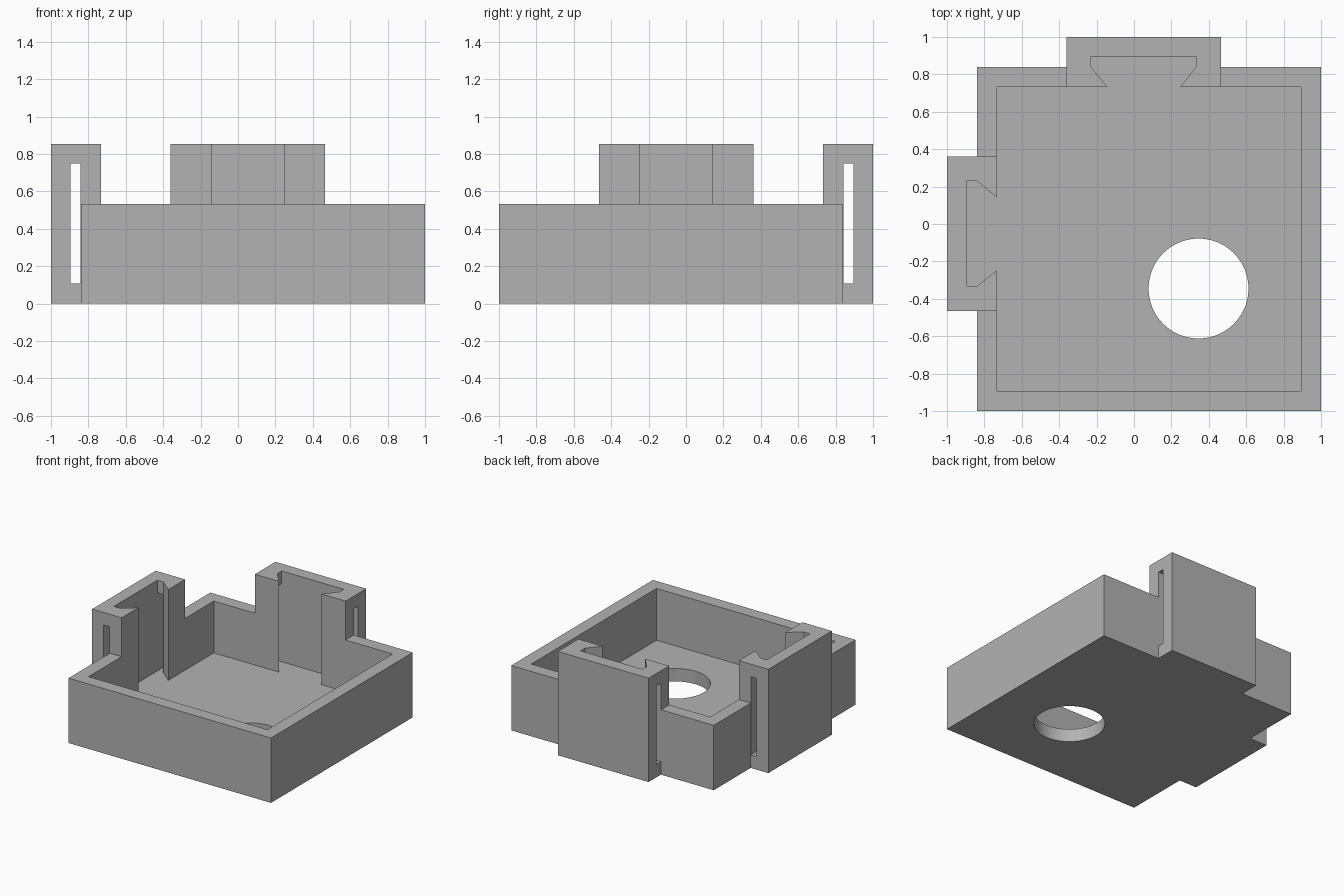
import bpy
import bmesh
from math import cos, sin, tau, radians

cube = bpy.data.objects.get("Cube")
if cube:
    bpy.data.objects.remove(cube, do_unlink=True)

WALL = 0.107     # thickness of walls and floor
RIM = 0.533      # tray height
TOP = 0.853      # bracket height
EDGE = -0.84     # outer face of the tray beside the brackets
INNER = EDGE + WALL

grey = bpy.data.materials.new("plain grey")
grey.use_nodes = True
colour = (0.45, 0.45, 0.45, 1)
grey.diffuse_color = colour
grey.node_tree.nodes["Principled BSDF"].inputs["Base Color"].default_value = colour


def prism(name, outline, z0, z1):
    """Extrude a flat outline from z0 to z1."""
    bm = bmesh.new()
    face = bm.faces.new([bm.verts.new((x, y, z0)) for x, y in outline])
    new = bmesh.ops.extrude_face_region(bm, geom=[face])["geom"]
    for v in new:
        if isinstance(v, bmesh.types.BMVert):
            v.co.z = z1
    bmesh.ops.recalc_face_normals(bm, faces=bm.faces)
    mesh = bpy.data.meshes.new(name)
    bm.to_mesh(mesh)
    bm.free()
    mesh.materials.append(grey)
    obj = bpy.data.objects.new(name, mesh)
    bpy.context.collection.objects.link(obj)
    return obj


def rect(x0, x1, y0, y1):
    return [(x0, y0), (x1, y0), (x1, y1), (x0, y1)]


def combine(target, tool, operation):
    """Apply a boolean and remove the tool."""
    tool.hide_render = True
    mod = target.modifiers.new(tool.name, "BOOLEAN")
    mod.operation = operation
    mod.solver = "EXACT"
    mod.object = tool
    bpy.context.view_layer.objects.active = target
    bpy.ops.object.modifier_apply(modifier=mod.name)
    bpy.data.objects.remove(tool, do_unlink=True)


def both_sides(outline):
    """The right-hand outline and its reflection on the back."""
    return [outline, [(-y, -x) for x, y in outline]]


# Solid tray block with a bracket block on two sides
tray = prism("bracket_tray", rect(EDGE, 1, -1, -EDGE), 0, RIM)
for shape in both_sides(rect(-1, INNER + 0.03, -0.465, 0.36)):
    combine(tray, prism("bracket", shape, 0, TOP), "UNION")

# Hollow interior, which also trims the brackets flush with the walls
cavity = prism("cavity", rect(INNER, 1 - WALL, WALL - 1, -INNER), WALL, 1.2)
combine(tray, cavity, "DIFFERENCE")

# Dovetail pockets, open at the top and towards the interior
dovetail = [(-0.6, -0.247), (INNER, -0.247), (EDGE, -0.332), (-0.895, -0.332),
            (-0.895, 0.23), (EDGE, 0.23), (INNER, 0.142), (-0.6, 0.142)]
for shape in both_sides(dovetail):
    combine(tray, prism("dovetail", shape, WALL, 1.2), "DIFFERENCE")

# Narrow slots running sideways through the brackets
for shape in both_sides(rect(-0.895, EDGE - 0.001, -0.6, 0.5)):
    combine(tray, prism("slot", shape, WALL, 0.75), "DIFFERENCE")

# Round hole in the floor
steps = 96
circle = [(0.345 + 0.267 * cos(tau * i / steps), -0.345 + 0.267 * sin(tau * i / steps))
          for i in range(steps)]
combine(tray, prism("hole", circle, -0.2, 0.3), "DIFFERENCE")

bpy.ops.object.select_all(action="DESELECT")
tray.select_set(True)
bpy.context.view_layer.objects.active = tray
bpy.ops.object.shade_smooth_by_angle(angle=radians(30))
